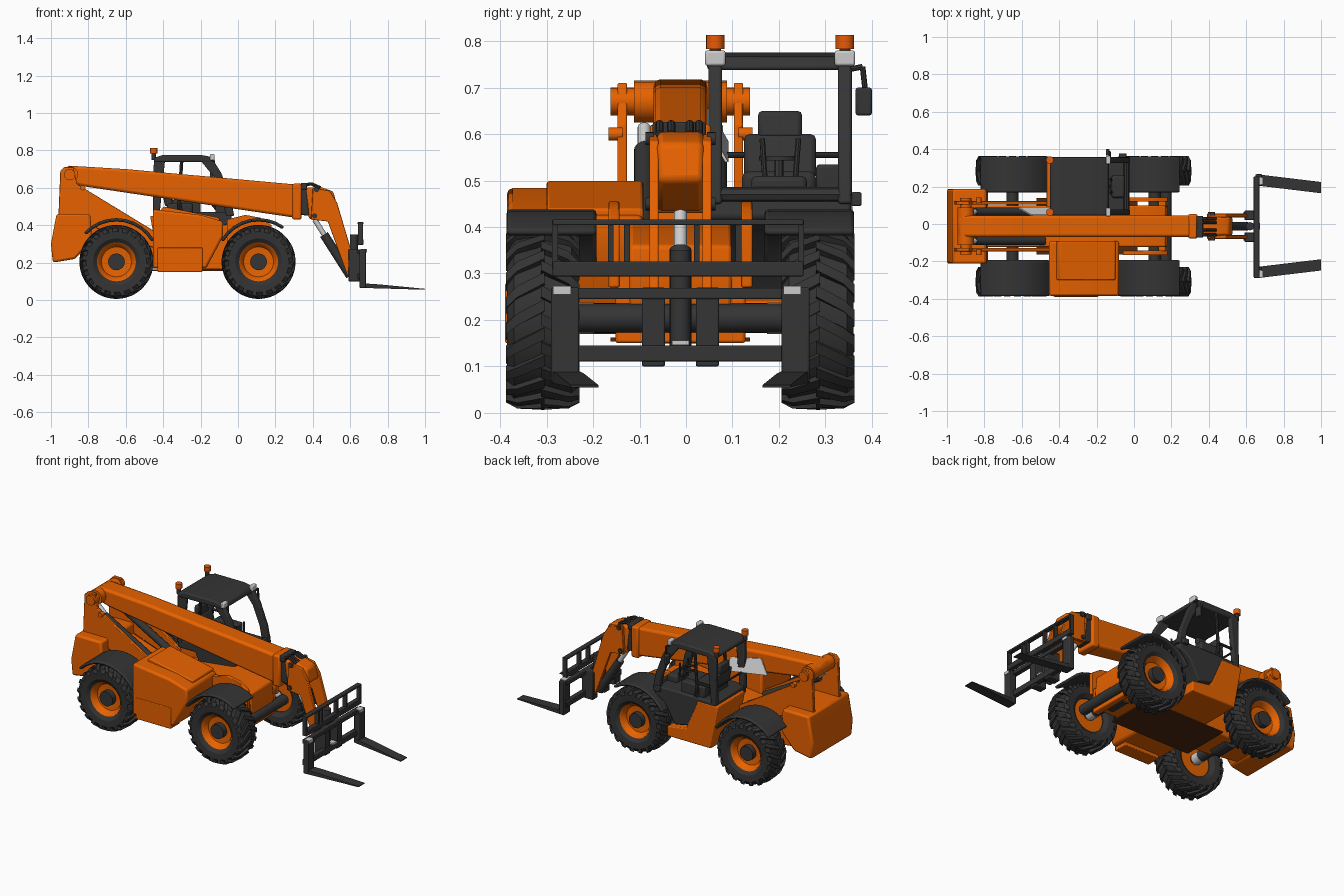
import bpy, bmesh
from math import sin, cos, pi, radians
from mathutils import Vector

if "Cube" in bpy.data.objects:
    bpy.data.objects.remove(bpy.data.objects["Cube"])


def material(name, *rgb):
    m = bpy.data.materials.new(name)
    m.use_nodes = True
    m.diffuse_color = (*rgb, 1)
    m.node_tree.nodes["Principled BSDF"].inputs["Base Color"].default_value = (*rgb, 1)
    return m


orange = material("orange paint", .85, .13, 0)
charcoal = material("charcoal", .035, .035, .035)
rubber = material("tyre rubber", .033, .033, .033)
silver = material("silver", .6, .6, .6)
amber = material("beacon amber", .85, .11, .003)
brown = material("dark underside", .08, .022, .005)
MID = -.012  # centre plane of the machine
made = []


def finish(name, bm, mat, bevel=0):
    bmesh.ops.recalc_face_normals(bm, faces=bm.faces)
    mesh = bpy.data.meshes.new(name)
    bm.to_mesh(mesh)
    bm.free()
    mesh.materials.append(mat)
    ob = bpy.data.objects.new(name, mesh)
    bpy.context.collection.objects.link(ob)
    if bevel:
        mod = ob.modifiers.new("Bevel", "BEVEL")
        mod.width, mod.segments = bevel, 2
    made.append(ob)
    return ob


def prism(name, mat, outline, y0, y1, bevel=0):
    """Side outline in x and z, extruded across y."""
    bm = bmesh.new()
    face = bm.faces.new([bm.verts.new((x, y0, z)) for x, z in outline])
    side = bmesh.ops.extrude_face_region(bm, geom=[face])["geom"]
    bmesh.ops.translate(bm, vec=(0, y1 - y0, 0), verts=[v for v in side if isinstance(v, bmesh.types.BMVert)])
    return finish(name, bm, mat, bevel)


def box(name, mat, x0, x1, y0, y1, z0, z1, bevel=0):
    return prism(name, mat, [(x0, z0), (x1, z0), (x1, z1), (x0, z1)], y0, y1, bevel)


def tube(name, mat, path, radius, sides=16):
    """Round bars along a path, one straight piece per step."""
    bm = bmesh.new()
    for a, b in zip(map(Vector, path), map(Vector, path[1:])):
        d = b - a
        turn = d.to_track_quat("Z", "Y").to_matrix().to_4x4()
        turn.translation = (a + b) / 2
        bmesh.ops.create_cone(bm, cap_ends=True, segments=sides, radius1=radius, radius2=radius,
                              depth=d.length, matrix=turn)
    return finish(name, bm, mat)


def lathe(name, mat, profile, x, y, z, sides=36):
    """Spin a closed (y offset, radius) profile round a y axis."""
    bm = bmesh.new()
    rings = [[bm.verts.new((x + r * cos(2 * pi * i / sides), y + o, z + r * sin(2 * pi * i / sides)))
              for o, r in profile] for i in range(sides)]
    n = len(profile)
    for i in range(sides):
        a, b = rings[i], rings[(i + 1) % sides]
        for j in range(n):
            bm.faces.new((a[j], a[(j + 1) % n], b[(j + 1) % n], b[j]))
    return finish(name, bm, mat)


def lugs(name, x, y, z, count=20):
    """Slanted tread bars in two staggered rows."""
    bm = bmesh.new()
    for s in (-1, 1):
        for i in range(count):
            a = 2 * pi * (i + s / 4) / count
            corners = []
            for low in (True, False):
                for off, turn, top in ((-.004, 0, .198), (.055, .16, .195), (.079, .27, .182)):
                    r = (.16 if off > .07 else .178) if low else top
                    for t in (a - turn, a - turn + .13):
                        corners.append(bm.verts.new((x + r * cos(t), y - s * off, z + r * sin(t))))
            lo, hi = corners[:6], corners[6:]
            for k in (0, 2):
                bm.faces.new((hi[k], hi[k + 1], hi[k + 3], hi[k + 2]))
                bm.faces.new((lo[k], lo[k + 2], hi[k + 2], hi[k]))
                bm.faces.new((lo[k + 1], hi[k + 1], hi[k + 3], lo[k + 3]))
            for k in (0, 4):
                bm.faces.new((lo[k], hi[k], hi[k + 1], lo[k + 1]))
    return finish(name, bm, rubber)


# Wheels, fenders and axles
AXLE = .204
tyre = [(-.055, .1), (-.074, .125), (-.077, .162), (-.062, .183), (.062, .183), (.077, .162), (.074, .125), (.055, .1)]
for end, wx, sweep in (("rear", -.65, range(30, 145, 12)), ("front", .11, range(54, 160, 12))):
    arc = [radians(a) for a in sweep]
    for hand, s in (("right", -1), ("left", 1)):
        tag, wy = f"{end}_{hand}_", MID + s * .296
        lathe(tag + "tyre", rubber, tyre, wx, wy, AXLE)
        lugs(tag + "tread", wx, wy, AXLE)
        rim = [(.06, .104), (.05, .092), (.025, .08), (.02, .03), (-.05, .03), (-.05, .104)]
        lathe(tag + "rim", orange, [(s * o, r) for o, r in rim], wx, wy, AXLE)
        tube(tag + "hub", charcoal, [(wx, wy, AXLE), (wx, wy + s * .055, AXLE)], .045)
        tube(tag + "axle_end", silver, [(wx, wy - s * .11, AXLE), (wx, wy - s * .06, AXLE)], .034)
        band = [(wx + r * cos(t), AXLE + r * sin(t)) for r, seq in ((.234, arc), (.216, arc[::-1])) for t in seq]
        prism(tag + "fender", charcoal, band, wy - s * .115, wy + s * .078, .008)
    tube(end + "_axle", charcoal, [(wx, MID - .24, AXLE), (wx, MID + .24, AXLE)], .032)
    tube(end + "_differential", charcoal, [(wx, MID - .06, AXLE), (wx, MID + .06, AXLE)], .055)
tube("steering_beam", charcoal, [(.17, MID - .22, AXLE), (.17, MID + .22, AXLE)], .031)

# Chassis and counterweight
prism("chassis", orange, [(-.84, .2), (-.6, .17), (.14, .16), (.18, .25), (.17, .36), (0, .41), (-.42, .36),
                          (-.6, .34), (-.84, .42)], MID - .11, MID + .11, .008)
box("belly_plate", brown, -.52, .02, MID - .15, MID + .15, .154, .162)
for s in (-1, 1):
    y = MID + s * .143
    prism("front_frame_plate", orange, [(-.06, .27), (.18, .27), (.18, .4), (.12, .44), (.04, .455), (-.06, .43)],
          y - .012, y + .012, .004)
box("front_cross_member", orange, .13, .17, MID - .14, MID + .14, .15, .3, .006)
prism("counterweight", orange, [(-.99, .2), (-1, .3), (-.97, .46), (-.79, .46), (-.78, .32), (-.87, .22)],
      MID - .2, MID + .2, .012)
for s in (-1, 1):
    y = MID + s * .125
    prism("tower_plate", orange, [(-.96, .45), (-.95, .69), (-.93, .71), (-.88, .71), (-.86, .62), (-.45, .37),
                                  (-.45, .28), (-.8, .4)], y - .01, y + .01, .003)
    tube("tower_pin", orange, [(-.9, MID + s * .08, .67), (-.9, MID + s * .15, .67)], .03)
    tube("lift_pin", orange, [(-.83, y, .6), (-.83, y + s * .03, .6)], .014)
    y = MID + s * .078
    tube("lift_cylinder", charcoal, [(-.85, y, .565), (-.48, y, .36)], .022)
    tube("lift_rod", silver, [(-.89, y, .615), (-.85, y, .575)], .014)

# Engine pod with step on the right side
prism("engine_pod", orange, [(-.455, .17), (-.17, .17), (-.08, .34), (-.08, .42), (-.2, .455), (-.455, .485)],
      -.385, MID - .08, .012)
prism("engine_hood", orange, [(-.42, .47), (-.1, .41), (-.1, .44), (-.4, .5)], -.3, MID - .08, .006)
box("step_box", orange, -.43, -.19, -.389, -.3, .15, .28, .004)

# Telescopic boom
prism("boom", orange, [(-.94, .64), (-.94, .7), (-.9, .718), (-.6, .7), (.34, .615), (.34, .435), (-.84, .61)],
      MID - .058, MID + .058, .014)
tube("boom_pivot", orange, [(-.9, MID - .1, .67), (-.9, MID + .1, .67)], .045)
box("boom_collar", orange, .29, .34, MID - .066, MID + .066, .43, .622, .01)
prism("boom_extension", charcoal, [(.3, .6), (.38, .6), (.38, .45), (.3, .46)], MID - .046, MID + .046, .008)
panel = prism("boom_side_panel", silver, [(-.62, .585), (-.34, .54), (-.34, .61), (-.55, .655)], MID + .056, MID + .063)
for v in panel.data.vertices:
    v.co.y += .04 * (v.co.z < .6)
box("hose_guide", charcoal, .335, .37, MID - .06, MID + .055, .59, .626, .005)
for y in (-.045, -.02, .02, .04):
    tube("boom_hose", charcoal, [(.35, MID + y, .612), (.39, MID + y, .622), (.44, MID + y, .6)], .009, 8)

# Boom head and drop arm
prism("boom_head", orange, [(.36, .6), (.44, .605), (.51, .58), (.53, .5), (.46, .46), (.38, .43)],
      MID - .05, MID + .05, .012)
for s in (-1, 1):
    y = MID + s * .057
    prism("drop_arm", orange, [(.4, .6), (.49, .585), (.53, .52), (.625, .2), (.62, .13), (.585, .13), (.48, .42),
                               (.39, .43)], y - .01, y + .01, .003)
    for x, z in ((.42, .59), (.41, .45), (.6, .15)):
        tube("arm_pin", charcoal, [(x, y, z), (x, y + s * .018, z)], .014)
tube("tilt_rod", silver, [(.41, MID, .43), (.47, MID, .335)], .014)
tube("tilt_cylinder", charcoal, [(.46, MID, .35), (.6, MID, .13)], .024)

# Fork carriage
for z, h in ((.41, .006), (.31, .016), (.257, .012), (.128, .017)):
    box("carriage_bar", charcoal, .64, .67, MID - .275, MID + .265, z - h, z + h, .003)
for y in (-.27, -.15, -.115, .035, .125, .26):
    box("backrest_upright", charcoal, .642, .668, MID + y - .006, MID + y + .006, .31, .415)
for s in (-1, 1):
    y = MID + s * .058
    box("carriage_hanger", charcoal, .59, .665, y - .025, y + .025, .1, .27, .004)
    y = MID + s * .248
    box("fork_shank", charcoal, .65, .685, y - .03, y + .03, .065, .27, .004)
    box("fork_clip", silver, .655, .69, y - .026, y + .012, .255, .273)
    fork = prism("fork_blade", charcoal, [(.655, .065), (.655, .09), (.75, .084), (1, .06), (1, .055)], y - .03, y + .03)
    for v in fork.data.vertices:
        v.co.y -= s * .12 * (v.co.x - .655)
tube("carriage_cylinder", charcoal, [(.62, MID, .13), (.62, MID, .35)], .022)
box("carriage_pin", silver, .63, .673, MID - .018, MID + .018, .146, .156)

# Cab body and frame on the left side
IN, OUT = .05, .355
prism("cab_base", charcoal, [(-.45, .42), (-.33, .42), (-.27, .28), (-.17, .26), (-.1, .38), (-.03, .42),
                             (-.04, .47), (-.45, .47)], IN, OUT, .008)
prism("cab_support", orange, [(-.47, .45), (-.33, .45), (-.25, .26), (-.12, .24), (-.12, .18), (-.42, .18)],
      .09, OUT + .003, .006)
prism("cab_roof", charcoal, [(-.45, .738), (-.45, .76), (-.4, .776), (-.2, .776), (-.14, .765), (-.13, .738)],
      IN - .005, OUT, .008)
for y in (IN + .013, OUT - .013):
    prism("front_pillar", charcoal, [(-.2, .745), (-.14, .76), (-.09, .68), (-.04, .55), (-.02, .45), (-.065, .45),
                                     (-.085, .55), (-.13, .66)], y - .015, y + .015, .006)
    prism("rear_pillar", charcoal, [(-.455, .45), (-.45, .75), (-.39, .75), (-.42, .45)], y - .014, y + .014, .006)
    tube("waist_rail", charcoal, [(-.44, y, .555), (-.32, y, .555), (-.3, y, .46)], .008, 8)
    tube("door_pillar", charcoal, [(-.32, y, .46), (-.3, y, .76)], .009, 8)
    tube("beacon_stem", charcoal, [(-.45, y, .75), (-.45, y, .79)], .012, 12)
    tube("beacon", amber, [(-.45, y, .783), (-.45, y, .813)], .02)
    box("work_light", silver, -.15, -.125, y - .022, y + .022, .747, .78, .005)
tube("rear_rail", charcoal, [(-.44, IN, .555), (-.44, OUT, .555)], .006, 8)
tube("windscreen_rail", charcoal, [(-.04, IN, .47), (-.04, OUT, .47)], .016, 8)
tube("mirror_arm", charcoal, [(-.13, OUT, .74), (-.13, .38, .745), (-.13, .385, .7)], .006, 8)
box("mirror", charcoal, -.15, -.13, .365, .4, .64, .7, .005)
box("door_light", charcoal, -.08, -.04, OUT, .378, .445, .475, .004)

# Seat and controls
box("seat_cushion", charcoal, -.38, -.24, .12, .28, .46, .52, .015)
prism("seat_back", charcoal, [(-.39, .5), (-.34, .5), (-.37, .6), (-.41, .6)], .125, .28, .012)
prism("headrest", charcoal, [(-.41, .59), (-.37, .59), (-.38, .65), (-.41, .65)], .155, .25, .01)
box("side_console", charcoal, -.36, -.2, .28, .335, .46, .535, .008)
box("dashboard", charcoal, -.12, -.05, .14, .26, .44, .51, .012)
tube("steering_column", charcoal, [(-.1, .2, .47), (-.16, .2, .545)], .01, 8)
wheel = lathe("steering_wheel", charcoal, [(-.005, .035), (-.005, .043), (.005, .043), (.005, .035)], 0, 0, 0, 20)
wheel.rotation_euler.x = radians(90)
wheel.location = (-.16, .2, .548)
for y in (.17, .235):
    tube("control_lever", charcoal, [(-.12, y, .5), (-.13, y + (y - .2) * .2, .59)], .006, 8)

# Smooth the curved surfaces, keep edges sharp
bpy.ops.object.select_all(action="DESELECT")
for ob in made:
    ob.select_set(True)
bpy.context.view_layer.objects.active = made[0]
bpy.ops.object.shade_smooth_by_angle(angle=radians(32))
